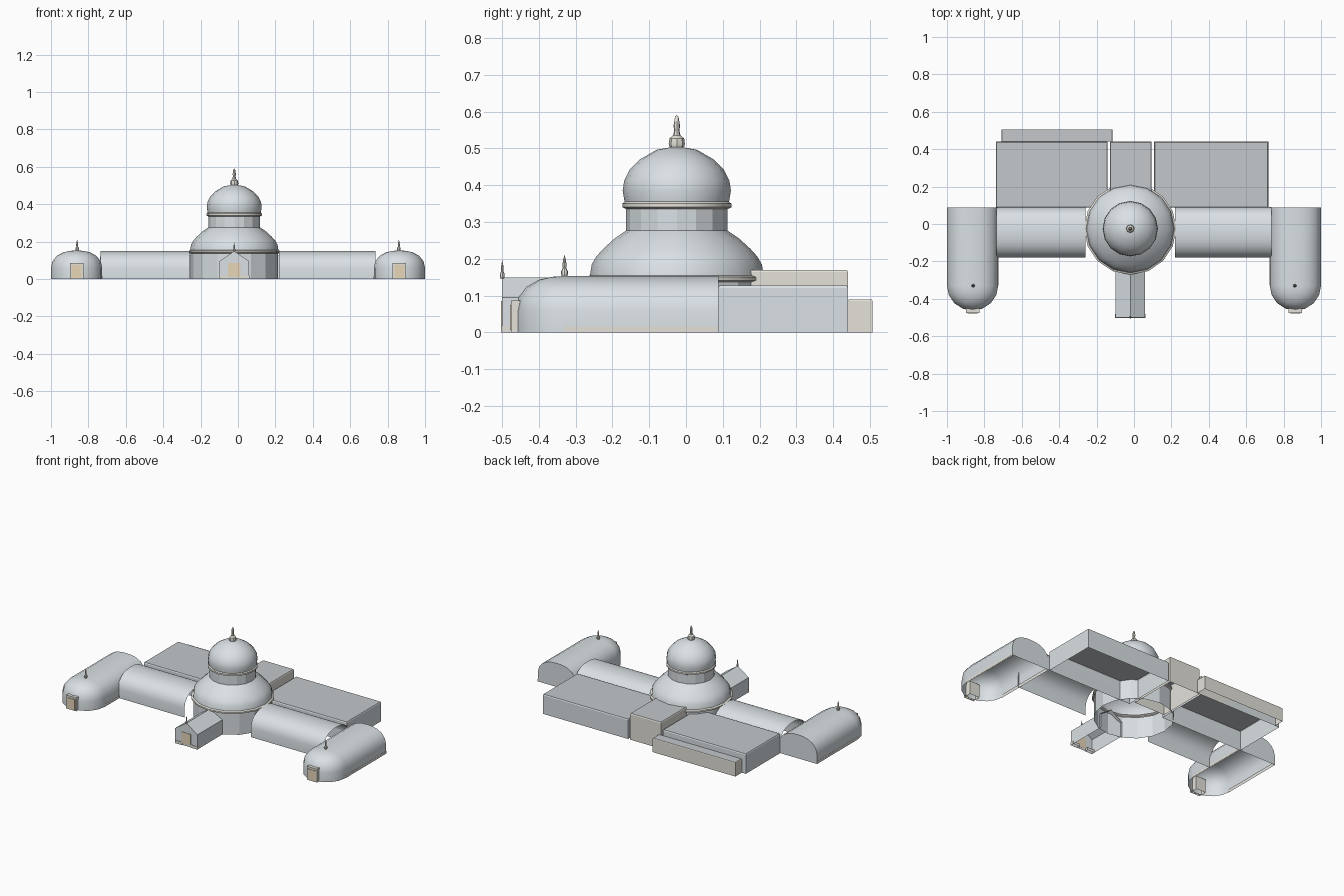
import bpy, bmesh
from math import cos, sin, pi, radians
from mathutils import Vector

if "Cube" in bpy.data.objects:
    bpy.data.objects.remove(bpy.data.objects["Cube"])


def material(name, rgb):
    m = bpy.data.materials.new(name)
    m.diffuse_color = (*rgb, 1)
    m.use_nodes = True
    m.node_tree.nodes["Principled BSDF"].inputs["Base Color"].default_value = m.diffuse_color
    return m


GLASS = material("pale_glass", (0.70, 0.75, 0.78))
STONE = material("pale_stone", (0.78, 0.76, 0.70))
ROOF = material("flat_roof", (0.55, 0.58, 0.60))
DOOR = material("warm_door", (0.80, 0.68, 0.48))
CX, CY = -0.02, -0.025                      # rotunda axis


def finish(name, bm, mat, smooth=False):
    bmesh.ops.remove_doubles(bm, verts=bm.verts, dist=1e-5)
    bmesh.ops.recalc_face_normals(bm, faces=bm.faces)
    me = bpy.data.meshes.new(name)
    bm.to_mesh(me)
    bm.free()
    ob = bpy.data.objects.new(name, me)
    bpy.context.collection.objects.link(ob)
    me.materials.append(mat)
    if smooth:
        bpy.ops.object.select_all(action='DESELECT')
        ob.select_set(True)
        bpy.context.view_layer.objects.active = ob
        bpy.ops.object.shade_smooth_by_angle(angle=radians(35))
    return ob


def skin(bm, rows):
    """Join successive rows of points with faces, dropping collapsed ones."""
    for a, b in zip(rows, rows[1:]):
        for i in range(len(a) - 1):
            pts = []
            for p in (a[i], a[i + 1], b[i + 1], b[i]):
                if all((Vector(p) - Vector(q)).length > 1e-6 for q in pts):
                    pts.append(p)
            if len(pts) > 2:
                bm.faces.new([bm.verts.new(p) for p in pts])


def lathe(name, profile, x, y, mat, n=16, smooth=True):
    bm = bmesh.new()
    skin(bm, [[(x + r * cos(2 * pi * k / n), y + r * sin(2 * pi * k / n), z)
               for k in range(n + 1)] for r, z in profile])
    return finish(name, bm, mat, smooth)


def box(name, x0, x1, y0, y1, z0, z1, mat, top=None, bottom=False, lip=0.0):
    """Box shell, optionally with a chamfered roof edge and its own roof material."""
    bm = bmesh.new()
    levels = [(0, z0), (0, z1 - lip * 2), (lip, z1)] if lip else [(0, z0), (0, z1)]
    rows = [[(x0 + d, y0 + d, z), (x1 - d, y0 + d, z), (x1 - d, y1 - d, z),
             (x0 + d, y1 - d, z), (x0 + d, y0 + d, z)] for d, z in levels]
    skin(bm, rows)
    roof = bm.faces.new([bm.verts.new(p) for p in rows[-1][:4]])
    roof.material_index = 1 if top else 0
    if bottom:
        bm.faces.new([bm.verts.new(p) for p in rows[0][3::-1]])
    ob = finish(name, bm, mat)
    if top:
        ob.data.materials.append(top)
    return ob


def spire(name, x, y, z, h, r):
    lathe(name, [(r * s, z + h * t) for s, t in
                 ((.8, -.05), (1, .1), (1, .25), (.5, .38), (.65, .5), (.4, .75), (0, 1))],
          x, y, STONE, 8)


# Half cross-section shared by all vaults: half width, height
HALF = [(.137, 0), (.137, .06), (.129, .095), (.106, .124), (.072, .143), (.036, .151), (0, .153)]
ARCH = [(-w, z) for w, z in HALF] + HALF[-2::-1]

for side, label in ((-1, "left"), (1, "right")):
    # Wing vault with rounded front end and flat back wall
    wx, y0, y1 = side * .863, -.33, .088
    bm = bmesh.new()
    skin(bm, [[(wx + w, y, z) for w, z in ARCH] for y in (y0, y1)])
    skin(bm, [[(wx + w * cos(a), y0 - w * .97 * sin(a), z) for w, z in HALF]
              for a in [pi * k / 8 for k in range(9)]])
    bm.faces.new([bm.verts.new((wx + w, y1, z)) for w, z in ARCH])
    finish(f"{label}_wing", bm, GLASS, True)

    # Wing base strips, entrance and spire
    for s in (-1, 1):
        xs = wx + s * .135
        box(f"{label}_wing_base", xs - .003, xs + .003, y0, y1, 0, .016, STONE)
    box(f"{label}_wing_porch", wx - .036, wx + .036, -.475, -.42, 0, .087, STONE)
    box(f"{label}_wing_door", wx - .026, wx + .026, -.478, -.474, .006, .074, DOOR, bottom=True)
    spire(f"{label}_wing_spire", side * .86, y0, .152, .06, .009)

    # Connecting vault, open at both ends
    xa, xb = CX + side * .238, side * .735
    bm = bmesh.new()
    skin(bm, [[(x, -.045 + w * .985, z * .985) for w, z in ARCH] for x in (xa, xb)])
    finish(f"{label}_gallery", bm, GLASS, True)

# Central rotunda: drum, cornice, lower dome, lantern, upper dome
lathe("drum", [(.235, 0), (.235, .14)], CX, CY, GLASS, smooth=False)
lathe("drum_cornice", [(.235, .137), (.246, .141), (.246, .15), (.234, .156)], CX, CY, STONE)
lathe("lower_dome", [(.236, .155), (.231, .185), (.218, .207), (.20, .227), (.168, .256),
                     (.137, .277)], CX, CY, GLASS)
lathe("lantern_drum", [(.138, .277), (.138, .34)], CX, CY, GLASS, smooth=False)
lathe("lantern_cornice", [(.138, .335), (.148, .34), (.148, .35), (.14, .356)], CX, CY, STONE)
lathe("upper_dome", [(.142, .355), (.147, .385), (.143, .412), (.128, .442), (.10, .47),
                     (.055, .496), (0, .506)], CX, CY, GLASS)
lathe("finial", [(.02, .504), (.022, .512), (.02, .527), (.01, .535), (.007, .55),
                 (.009, .56), (.005, .585), (0, .59)], CX, CY, STONE, 8)

# Gabled entrance hall
gable = [(-.08, 0), (-.08, .095), (0, .149), (.08, .095), (.08, 0)]
bm = bmesh.new()
skin(bm, [[(CX + x, y, z) for x, z in gable] for y in (-.5, -.23)])
bm.faces.new([bm.verts.new((CX + x, -.5, z)) for x, z in gable])
finish("entrance_hall", bm, GLASS)
box("entrance_door", CX - .033, CX + .033, -.503, -.499, .012, .085, DOOR, bottom=True)
for s in (-1, 1):
    xs = CX + s * .055
    box("entrance_plinth", xs - .026, xs + .026, -.503, -.48, 0, .018, STONE)
spire("entrance_spire", CX, -.499, .147, .05, .006)

# Rear blocks
box("rear_left_block", -.737, -.142, .088, .44, 0, .127, GLASS, ROOF, lip=.003)
box("rear_right_block", .108, .718, .088, .44, 0, .127, GLASS, ROOF, lip=.003)
box("rear_middle_block", -.129, .093, .12, .44, 0, .17, STONE, ROOF, lip=.003)
box("rear_annex", -.708, -.115, .44, .506, 0, .09, STONE, ROOF, lip=.002)
